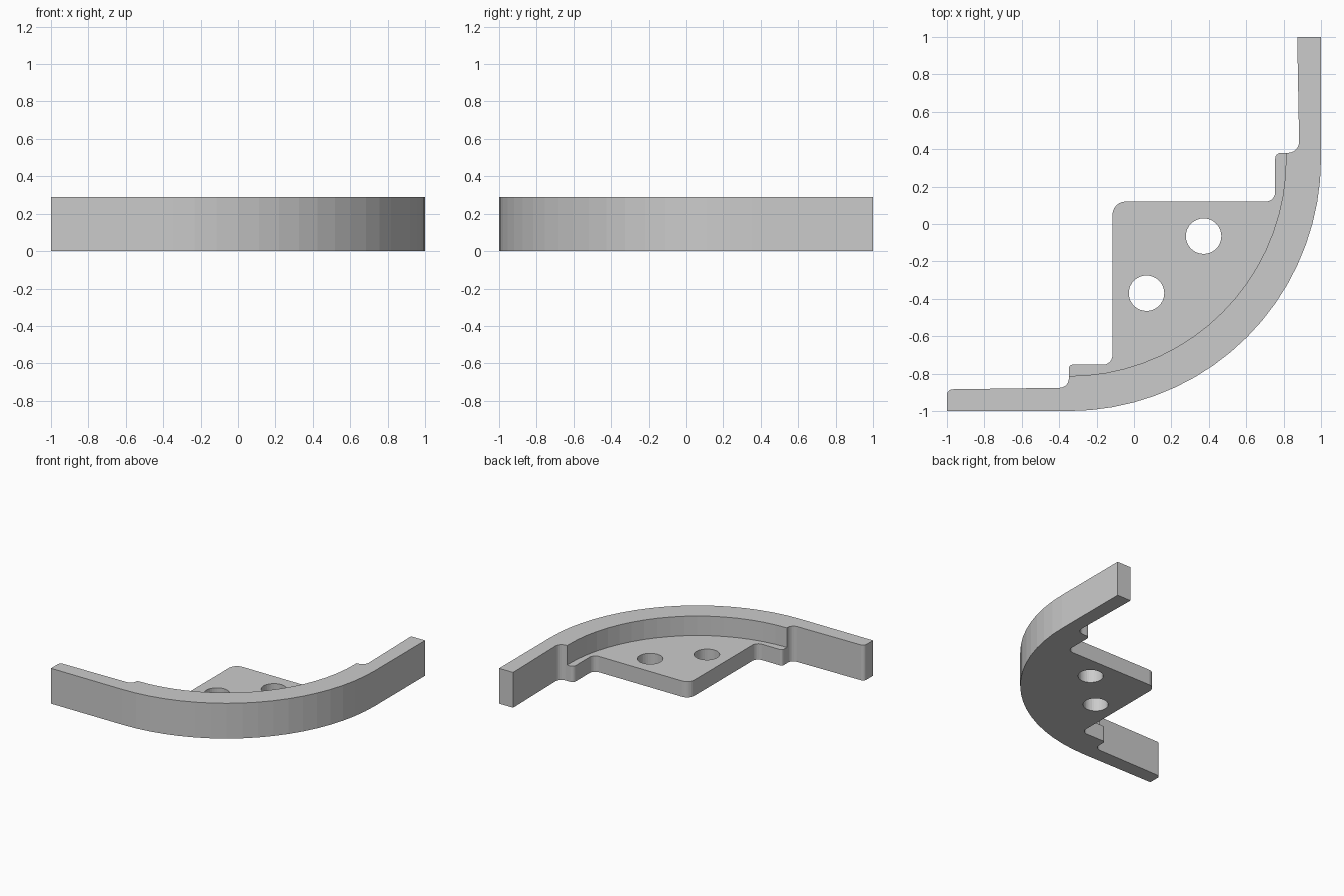
import bpy, bmesh
from math import sin, cos, pi
from mathutils import Vector

if "Cube" in bpy.data.objects:
    bpy.data.objects.remove(bpy.data.objects["Cube"])

HEIGHT, PLATE = 0.29, 0.13
CENTRE = Vector((-0.35, 0.35))


def arc(c, r, a0, a1, n):
    return [Vector((c[0] + r * cos(a0 + (a1 - a0) * i / n),
                    c[1] + r * sin(a0 + (a1 - a0) * i / n))) for i in range(n + 1)]


def rounded(corners, n=6):
    """Open path of (x, y, fillet radius) corners, with tangent fillets."""
    out = []
    for i, (x, y, r) in enumerate(corners):
        p = Vector((x, y))
        if r == 0:
            out.append(p)
            continue
        u = (Vector(corners[i - 1][:2]) - p).normalized()
        v = (Vector(corners[i + 1][:2]) - p).normalized()
        half = u.angle(v) / 2
        c = p + (u + v).normalized() * (r / sin(half))
        a = p + u * (u.dot(c - p)) - c
        b = p + v * (v.dot(c - p)) - c
        total = a.angle_signed(b)   # clockwise positive
        for k in range(n + 1):
            t = -total * k / n
            out.append(c + Vector((a.x * cos(t) - a.y * sin(t),
                                   a.x * sin(t) + a.y * cos(t))))
    return out


def prism(name, pts, z0, z1):
    bm = bmesh.new()
    face = bm.faces.new([bm.verts.new((p.x, p.y, z0)) for p in pts])
    top = bmesh.ops.extrude_face_region(bm, geom=[face])
    bmesh.ops.translate(bm, vec=(0, 0, z1 - z0),
                        verts=[g for g in top['geom'] if isinstance(g, bmesh.types.BMVert)])
    bmesh.ops.recalc_face_normals(bm, faces=bm.faces)
    mesh = bpy.data.meshes.new(name)
    bm.to_mesh(mesh)
    bm.free()
    obj = bpy.data.objects.new(name, mesh)
    bpy.context.collection.objects.link(obj)
    return obj


# Bracket silhouette: curved outer wall, then the stepped inner edge
outer = arc(CENTRE, 1.35, -pi / 2, 0, 18)
inner = rounded([
    (1, 1, 0), (0.873, 1, 0), (0.884, 0.38, 0.06), (0.755, 0.38, 0.03),
    (0.755, 0.12, 0.05), (-0.115, 0.12, 0.07), (-0.115, -0.752, 0.05),
    (-0.348, -0.752, 0.02), (-0.348, -0.875, 0.05), (-1, -0.884, 0.03), (-1, -1, 0)])
bracket = prism("corner_bracket", outer + inner, 0, HEIGHT)

# Cutters: the recess above the plate and two screw holes
recess = arc(CENTRE, 1.163, -pi / 2, 0, 18)
recess += [Vector((0.813, 0.42)), Vector((-0.5, 0.42)), Vector((-0.5, -0.813))]
cutters = [prism("recess_cutter", recess, PLATE, HEIGHT + 0.1)]
for c in ((0.372, -0.065), (0.067, -0.37)):
    cutters.append(prism("hole_cutter", arc(c, 0.095, 0, 2 * pi, 32)[:-1], -0.1, HEIGHT + 0.1))

for cutter in cutters:
    mod = bracket.modifiers.new(cutter.name, 'BOOLEAN')
    mod.operation = 'DIFFERENCE'
    mod.solver = 'EXACT'
    mod.object = cutter
    cutter.hide_render = True
    cutter.display_type = 'WIRE'

# Apply the cuts and discard the helpers
bpy.context.view_layer.objects.active = bracket
bracket.select_set(True)
for mod in list(bracket.modifiers):
    bpy.ops.object.modifier_apply(modifier=mod.name)
for cutter in cutters:
    bpy.data.objects.remove(cutter)
